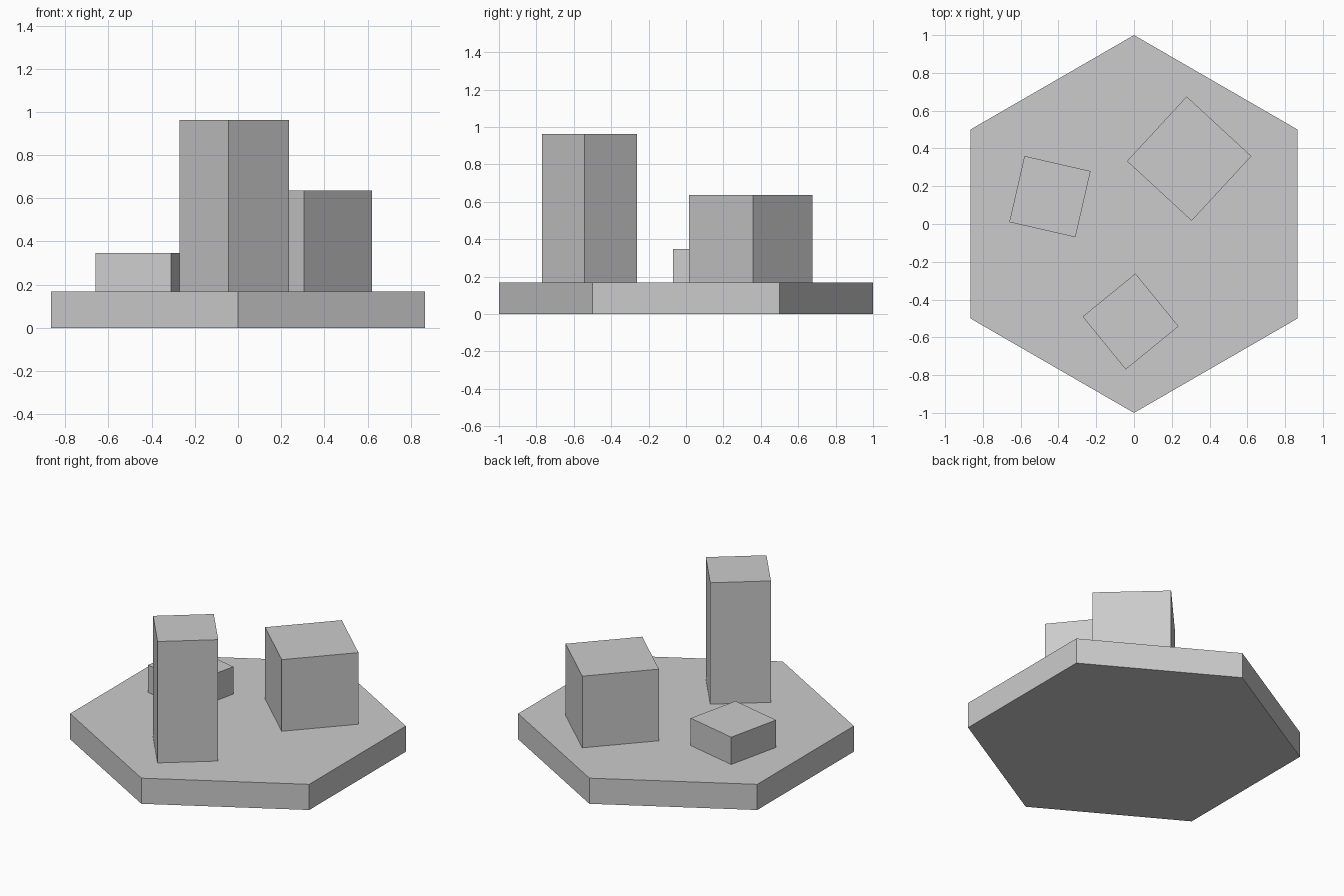
import bpy
from math import radians

if "Cube" in bpy.data.objects:
    bpy.data.objects.remove(bpy.data.objects["Cube"])

BASE_H = 0.168

# Hexagonal base plate, corners pointing to front and back
bpy.ops.mesh.primitive_cylinder_add(vertices=6, radius=1.0, depth=BASE_H,
                                    location=(0, 0, BASE_H / 2))
bpy.context.object.name = "hexagon_base"


def block(name, x, y, side, top, angle):
    """Square block standing on the base, turned about z."""
    height = top - BASE_H
    bpy.ops.mesh.primitive_cube_add(size=1, location=(x, y, BASE_H + height / 2),
                                    rotation=(0, 0, radians(angle)))
    obj = bpy.context.object
    obj.name = name
    obj.scale = (side, side, height)


# Three blocks of different heights
block("tall_block", -0.018, -0.516, 0.361, 0.963, 39.2)
block("cube_block", 0.292, 0.346, 0.466, 0.637, 47.3)
block("low_block", -0.445, 0.145, 0.359, 0.347, -12.9)
